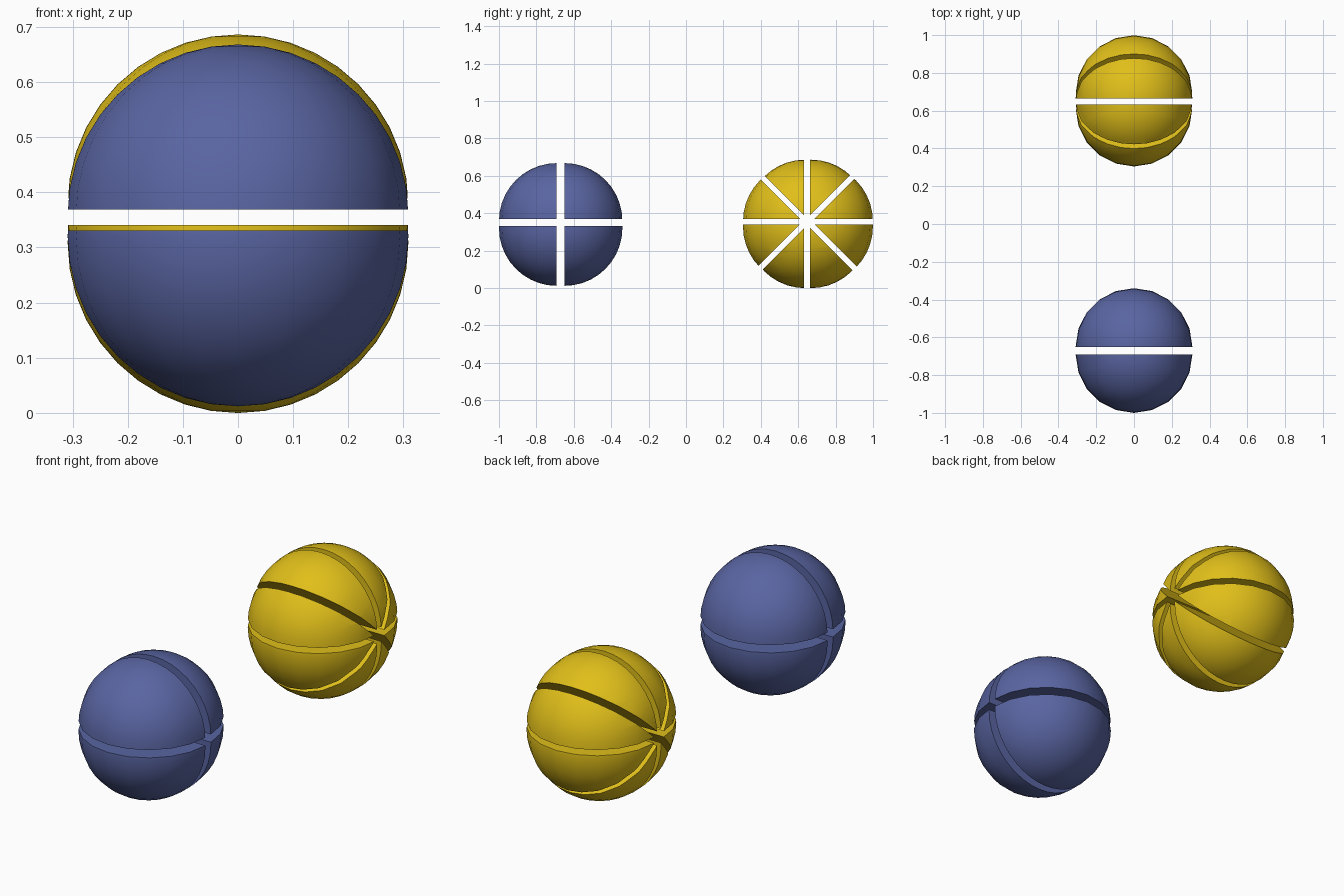
import bpy, bmesh, math
from mathutils import Vector

if "Cube" in bpy.data.objects:
    bpy.data.objects.remove(bpy.data.objects["Cube"])

R = 0.309


def material(name, rgb):
    m = bpy.data.materials.new(name)
    m.diffuse_color = (*rgb, 1)
    m.use_nodes = True
    m.node_tree.nodes["Principled BSDF"].inputs["Base Color"].default_value = m.diffuse_color
    return m


def wedge(name, mat, center, cut, a0, a1, shift):
    """Slice of a sphere between two angles about the x axis, moved outward."""
    bm = bmesh.new()
    bmesh.ops.create_uvsphere(bm, u_segments=20, v_segments=20, radius=R)
    pivot = Vector((0, cut[0], cut[1]))
    for a, side in ((a0, 1), (a1, -1)):
        inward = Vector((0, -math.sin(a), math.cos(a))) * side
        res = bmesh.ops.bisect_plane(
            bm, geom=bm.verts[:] + bm.edges[:] + bm.faces[:], dist=1e-5,
            plane_co=pivot, plane_no=inward, clear_inner=True)
        edges = [e for e in bm.edges if e.is_boundary]
        bmesh.ops.holes_fill(bm, edges=edges, sides=0)
    bmesh.ops.recalc_face_normals(bm, faces=bm.faces[:])
    bmesh.ops.translate(bm, verts=bm.verts[:], vec=(
        0, center[0] + shift[0], center[1] + shift[1]))
    me = bpy.data.meshes.new(name)
    bm.to_mesh(me)
    bm.free()
    me.materials.append(mat)
    ob = bpy.data.objects.new(name, me)
    bpy.context.collection.objects.link(ob)
    bpy.ops.object.select_all(action='DESELECT')
    ob.select_set(True)
    bpy.context.view_layer.objects.active = ob
    bpy.ops.object.shade_smooth_by_angle(angle=math.radians(30))


def sliced_ball(name, mat, count, center, cut, shift_at):
    step = 2 * math.pi / count
    for i in range(count):
        mid = (i + 0.5) * step
        wedge(f"{name}_{i + 1}", mat, center, cut, i * step, (i + 1) * step,
              shift_at(math.cos(mid), math.sin(mid)))


# Blue ball cut into quarters
sliced_ball("blue_quarter", material("blue", (0.10, 0.13, 0.36)), 4,
            (-0.67, 0.340), (-0.001, 0.010),
            lambda c, s: (math.copysign(0.021, c), math.copysign(0.019, s)))

# Yellow ball cut into eighths
sliced_ball("yellow_eighth", material("yellow", (0.75, 0.52, 0.01)), 8,
            (0.6525, 0.343), (-0.004, 0.012),
            lambda c, s: (0.0415 * c - 0.0005, 0.037 * s))
